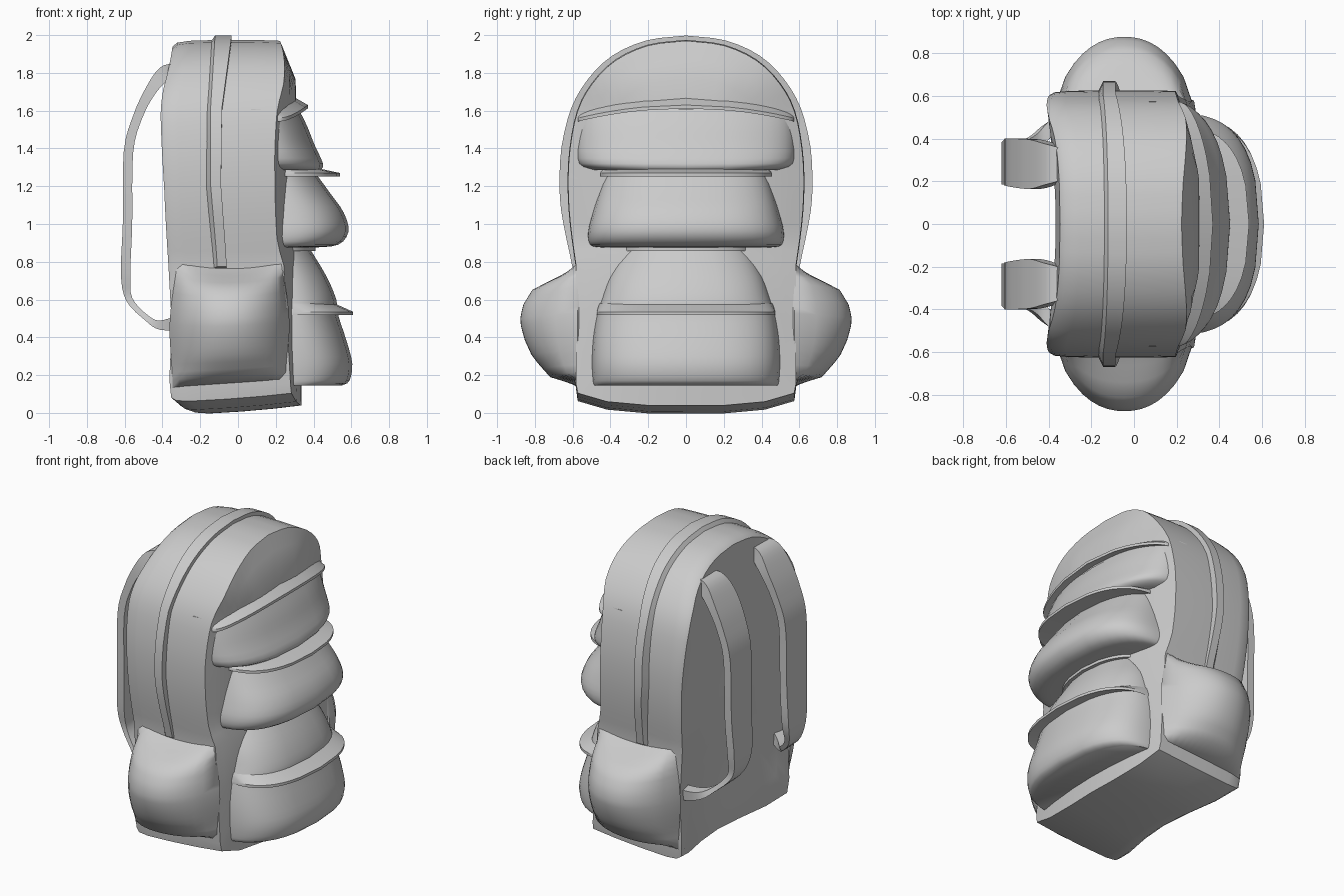
import bpy, bmesh
from math import sin, cos, pi, radians
from mathutils import Vector

if "Cube" in bpy.data.objects:
    bpy.data.objects.remove(bpy.data.objects["Cube"])


def interp(pts, v):
    """Piecewise linear lookup in (key, value) pairs sorted by key."""
    if v <= pts[0][0]:
        return pts[0][1]
    for (a, p), (b, q) in zip(pts, pts[1:]):
        if v <= b:
            return p + (q - p) * (v - a) / (b - a)
    return pts[-1][1]


def smooth_path(pts, n):
    """Catmull-Rom resampling of tuples, n steps per span."""
    P = [Vector(p) for p in pts]
    P = [2 * P[0] - P[1]] + P + [2 * P[-1] - P[-2]]
    out = []
    for i in range(1, len(P) - 2):
        a, b, c, d = P[i - 1:i + 3]
        for k in range(n):
            t = k / n
            out.append(0.5 * (2 * b + (c - a) * t + (2 * a - 5 * b + 4 * c - d) * t * t
                              + (3 * b - a - 3 * c + d) * t ** 3))
    return out + [P[-2]]


def loft(name, rings, mirror=False, angle=38):
    """Skin a list of equal-length closed point rings and cap both ends."""
    bm = bmesh.new()
    V = [[bm.verts.new(p) for p in r] for r in rings]
    n = len(V[0])
    for r, s in zip(V, V[1:]):
        for i in range(n):
            j = (i + 1) % n
            bm.faces.new((r[i], r[j], s[j], s[i]))
    bm.faces.new(V[0])
    bm.faces.new(V[-1])
    bmesh.ops.recalc_face_normals(bm, faces=bm.faces)
    me = bpy.data.meshes.new(name)
    bm.to_mesh(me)
    bm.free()
    ob = bpy.data.objects.new(name, me)
    bpy.context.collection.objects.link(ob)
    if mirror:
        m = ob.modifiers.new("mirror", 'MIRROR')
        m.use_axis = (False, True, False)
        m.use_mirror_merge = False
    bpy.ops.object.select_all(action='DESELECT')
    ob.select_set(True)
    bpy.context.view_layer.objects.active = ob
    bpy.ops.object.shade_smooth_by_angle(angle=radians(angle))
    return ob


# Main bag: arched outline run from the hollow back panel to the bulged front
FRONT = [(0, .28), (.15, .27), (.78, .23), (.9, .2), (1.6, .19), (2, .22)]
BACK = [(0, -.30), (.15, -.32), (.5, -.305), (.8, -.325), (1.2, -.34), (1.7, -.375), (2, -.34)]


def front_x(y, z):
    return interp(FRONT, z) + .12 * max(0, 1 - (y / .62) ** 2) * min(1, max(0, (1.98 - z) / .25)) \
        * interp([(0, .45), (.2, .6), (1, 1)], z)


def back_x(y, z):
    hollow = interp([(.1, .07), (.5, .04), (.95, 0)], z) * max(0, 1 - (y / .5) ** 2)
    return interp(BACK, z) + hollow - .035 * (y / .5) ** 2 * interp([(1.6, 1), (1.95, 0)], z)


arch = smooth_path([(.585, .78), (.615, 1), (.627, 1.2), (.617, 1.4), (.577, 1.6), (.5, 1.745),
                    (.375, 1.87), (.2, 1.95), (0, 1.975)], 3)
half = [(.2, -.015), (.42, .005), (.575, .05), (.585, .15), (.585, .45)] + [tuple(p) for p in arch]
outline = [(0, -.015)] + half + [(-y, z) for y, z in reversed(half[:-1])]


def bag_ring(t, s):
    ring = []
    for y, z in outline:
        lift = .05 * t if z < .1 else 0
        y, z = y * s, .95 + (z + lift - .95) * s
        b, f = back_x(y, z), front_x(y, z)
        ring.append((b + (f - b) * t, y, z))
    return ring


inner = (.03, .2, .4, .6, .8, .9)
rings = [bag_ring(0, s) for s in inner]
rings += [bag_ring(t, s) for t, s in ((0, .965), (.04, .985), (.15, .995), (.45, 1), (.75, 1), (1, .995))]
rings += [bag_ring(1, s) for s in reversed(inner)]
loft("main_bag", rings)

# Zip band over the arch
band = list(arch) + [Vector((-p.x, p.y)) for p in reversed(arch[:-1])]
rings = []
for y, z in band:
    a = interp([(.8, -.11), (1.2, -.145), (1.6, -.145), (2, -.12)], z)
    b = interp([(.8, -.06), (1.2, -.09), (1.6, -.085), (2, -.03)], z)
    k = interp([(.8, 1.03), (1.1, 1.068), (1.4, 1.068), (1.7, 1.045)], z)
    yo, zo = y * k, .95 + (z - .95) * 1.022
    rings.append([(a - .03, y * .97, z - .02), (a, yo, zo), (b, yo, zo), (b, y * .97, z - .02)])
loft("zip_band", rings)


def d_curve(w, back, front, n=20, bow=.09):
    """Half of a rounded box seen from above, its front bowed outwards."""
    out = []
    for i in range(n + 1):
        a = -pi / 2 + pi * i / n
        s, c = sin(a), max(0, cos(a))
        y = abs(s) ** .5 * (1 if s > 0 else -1)
        out.append((back + (front - back) * c ** .5 - bow * y * y, w * y))
    return out


# Front pockets: (z, half width, front x) from bottom to top
def pocket(name, levels, back=.2, bow=.09):
    rings = []
    for z, w, f in smooth_path(levels, 3):
        rings.append([(x, y, z) for x, y in d_curve(w, back, f, bow=bow)])
    loft(name, rings, angle=45)


pocket("upper_pocket", [(1.285, .50, .44), (1.32, .575, .45), (1.42, .585, .405), (1.52, .58, .365),
                        (1.61, .575, .32)], back=.17, bow=.1)
pocket("middle_pocket", [(.875, .46, .40), (.89, .51, .53), (.96, .52, .585), (1.06, .495, .56),
                         (1.16, .465, .49), (1.27, .43, .41)])
pocket("lower_pocket", [(.145, .49, .55), (.17, .495, .59), (.26, .5, .605), (.38, .495, .575),
                        (.52, .475, .53), (.6, .45, .52), (.72, .41, .47), (.87, .33, .38)], back=.25)


# Overhanging flaps: thin bowed sheets sloping outwards
def flap(name, w, inner_x, outer_x, z_in, z_out, back=.2, end_drop=0, th=.018):
    rings = []
    for (xi, yi), (xo, yo) in zip(d_curve(w * .97, back, inner_x), d_curve(w, back + .04, outer_x)):
        d = end_drop * (yo / w) ** 2
        rings.append([(xi, yi, z_in - d), (xo, yo, z_out - d), (xo, yo, z_out - th - d), (xi - .02, yi, z_in - .035 - d)])
    loft(name, rings, angle=30)


flap("top_flap", .575, .30, .37, 1.67, 1.63, .23, .07)
flap("middle_flap", .455, .40, .54, 1.30, 1.27)
flap("lower_flap", .475, .51, .61, .58, .535, .27)
flap("lower_pocket_lip", .345, .34, .41, .89, .875)

# Side pockets: puffed panels
PUFF = [(.15, 0), (.19, .48), (.3, .78), (.4, .92), (.5, 1), (.59, .95), (.68, .78), (.73, .48), (.8, .02)]
rings = []
N = 16
for j in range(N + 1):
    v = j / N
    ring = []
    for i in range(N + 1):
        u = -1 + 2 * i / N
        x = -.045 + u * (.315 - .02 * v + .012 * cos(pi * (v - .5) * 2))
        z = .155 + .645 * v - .035 * v * (1 - u * u)
        z += .02 * (1 - v) * u
        bulge = (1 - abs(u) ** 2.2) ** .7 * interp(PUFF, .15 + .65 * v)
        ring.append((x, .575 + .305 * bulge, z))
    rings.append(ring + [(.2, .5, ring[0][2] + .03), (-.28, .5, ring[0][2] + .03)])
loft("side_pocket", rings, mirror=True, angle=60)

# Shoulder straps: (x, y, z, width, thickness) along the centre line
path = smooth_path([(-.33, .28, 1.815, .14, .07), (-.39, .28, 1.795, .19, .08), (-.46, .28, 1.71, .23, .06),
                    (-.53, .285, 1.57, .23, .05), (-.58, .29, 1.38, .22, .05), (-.585, .29, 1.0, .21, .05),
                    (-.595, .285, .74, .19, .05), (-.575, .30, .6, .13, .035), (-.48, .36, .50, .10, .03),
                    (-.41, .43, .465, .085, .05), (-.30, .51, .48, .08, .08)], 4)
rings = []
for k, p in enumerate(path):
    a, b = path[max(k - 1, 0)], path[min(k + 1, len(path) - 1)]
    d = Vector((b[0] - a[0], 0, b[2] - a[2])).normalized()
    nrm = Vector((d.z, 0, -d.x)) * p[4] / 2
    side = Vector((0, p[3] / 2, 0))
    c = Vector((p[0], p[1], p[2]))
    rings.append([c + nrm + side, c + nrm - side, c - nrm - side, c - nrm + side])
loft("shoulder_strap", rings, mirror=True)
